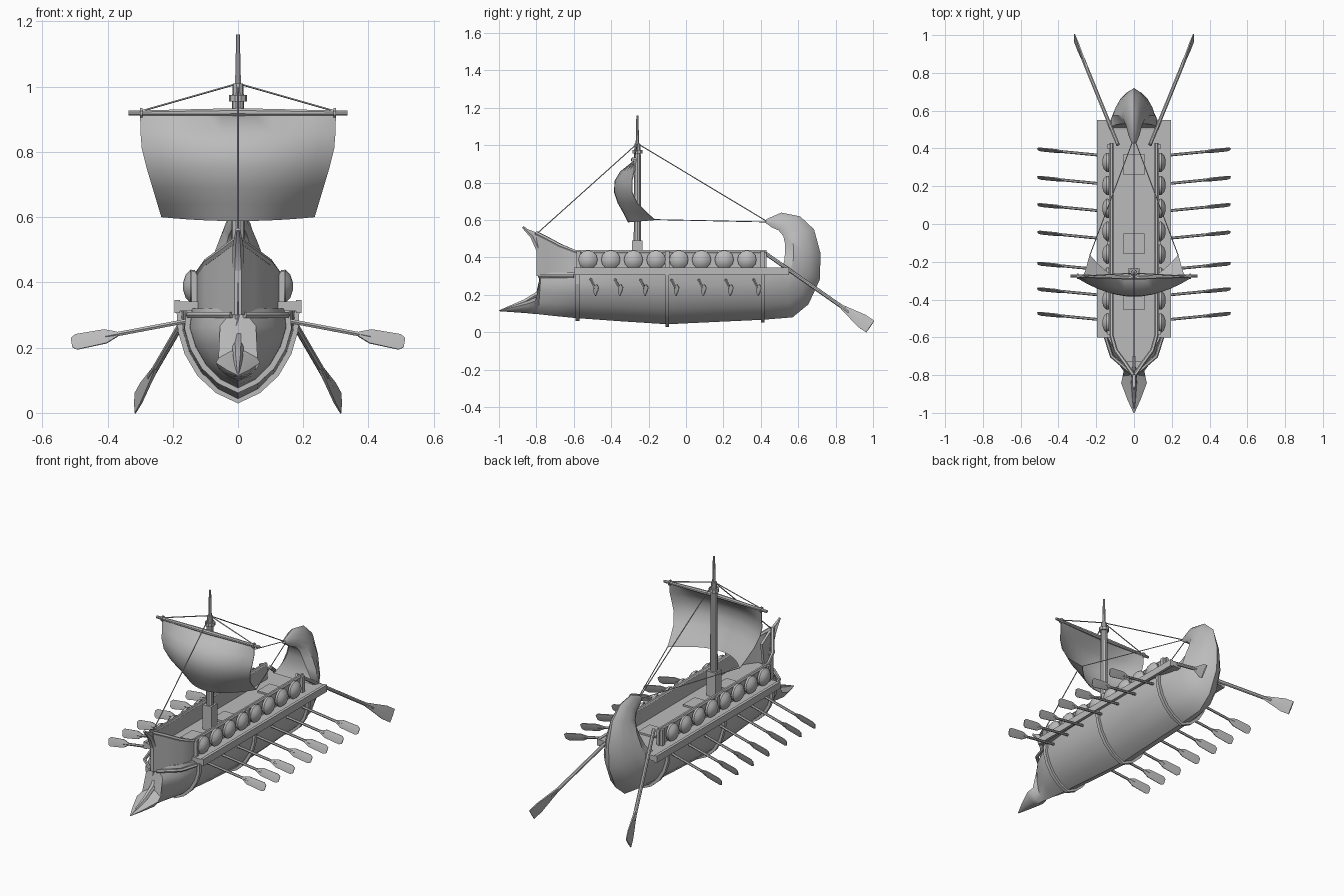
import bpy, bmesh, math
from mathutils import Vector

if "Cube" in bpy.data.objects:
    bpy.data.objects.remove(bpy.data.objects["Cube"])

grey = bpy.data.materials.new("plain_grey")
grey.diffuse_color = (0.5, 0.5, 0.5, 1)
grey.use_nodes = True
grey.node_tree.nodes["Principled BSDF"].inputs["Base Color"].default_value = grey.diffuse_color


def make(name, verts, faces, smooth=35):
    me = bpy.data.meshes.new(name)
    me.from_pydata([tuple(v) for v in verts], [], faces)
    bm = bmesh.new()
    bm.from_mesh(me)
    bmesh.ops.remove_doubles(bm, verts=bm.verts, dist=0.0002)
    bmesh.ops.recalc_face_normals(bm, faces=bm.faces)
    bm.to_mesh(me)
    bm.free()
    me.materials.append(grey)
    ob = bpy.data.objects.new(name, me)
    bpy.context.collection.objects.link(ob)
    if smooth:
        bpy.ops.object.select_all(action='DESELECT')
        ob.select_set(True)
        bpy.context.view_layer.objects.active = ob
        bpy.ops.object.shade_smooth_by_angle(angle=math.radians(smooth))
    return ob


def loft(name, rings, smooth=35, caps=True):
    """Skin closed rings that all have the same number of points."""
    n = len(rings[0])
    faces = [(i*n+j, i*n+(j+1) % n, (i+1)*n+(j+1) % n, (i+1)*n+j)
             for i in range(len(rings)-1) for j in range(n)]
    if caps:
        faces += [tuple(range(n)), tuple(range((len(rings)-1)*n, len(rings)*n))]
    return make(name, [p for r in rings for p in r], faces, smooth)


def tube(name, pts, radii, sides=8, flat=None):
    """Round bar along a path; flat = (widths, direction) makes an oar blade."""
    pts = [Vector(p) for p in pts]
    if not isinstance(radii, (list, tuple)):
        radii = [radii]*len(pts)
    rings = []
    for i, p in enumerate(pts):
        d = (pts[min(i+1, len(pts)-1)] - pts[max(i-1, 0)]).normalized()
        up = Vector(flat[1]) if flat else Vector((0, 0, 1) if abs(d.z) < 0.9 else (0, 1, 0))
        u = (up - d*up.dot(d)).normalized()
        v = d.cross(u)
        wide = flat[0][i] if flat else radii[i]
        rings.append([p + u*wide*math.cos(a) + v*radii[i]*math.sin(a)
                      for a in (math.tau*(k+0.5)/sides for k in range(sides))])
    return loft(name, rings)


def box(name, x0, x1, y0, y1, z0, z1):
    return loft(name, [[(x0, y0, z), (x1, y0, z), (x1, y1, z), (x0, y1, z)] for z in (z0, z1)], 0)


SECTION = [(0.36, .11), (0.66, .29), (0.88, .52), (1, .76)]


def half(s, grow=0.0):
    ky, kz, ty, tz, w, wt = s
    pts = [(0, ky, kz-grow)]
    for fx, t in SECTION + [(wt/w, 1)]:
        pts.append((w*fx+grow*min(1, fx*1.3), ky+(ty-ky)*t, kz+(tz-kz)*t-grow*(1-t)))
    return pts


# hull stations: keel y, z, top y, z, belly half width, top half width
stations = [
    (-1.0, .113, -1.0, .117, .003, .002), (-.93, .108, -.93, .14, .035, .015),
    (-.85, .102, -.84, .17, .068, .02), (-.82, .099, -.80, .19, .06, .02),
    (-.79, .097, -.775, .32, .055, .012), (-.70, .087, -.70, .32, .112, .085),
    (-.60, .077, -.60, .32, .147, .14), (-.35, .059, -.35, .32, .165, .168),
    (-.10, .043, -.10, .32, .17, .175), (.15, .055, .15, .32, .17, .175),
    (.41, .067, .41, .32, .162, .165), (.57, .08, .51, .345, .135, .13),
    (.655, .15, .525, .38, .122, .10), (.715, .28, .53, .43, .11, .07),
    (.72, .42, .53, .47, .085, .05), (.685, .55, .52, .515, .06, .036),
    (.61, .62, .495, .545, .043, .028), (.51, .64, .46, .56, .03, .02),
    (.43, .605, .425, .585, .012, .01)]
loft("hull", [half(s) + [(-x, y, z) for x, y, z in half(s)[:0:-1]] for s in stations], 40)

# ribs wrapped round the hull
for s in (( -.58, .075, -.58, .32, .15, .145), (-.10, .043, -.10, .32, .17, .175), (.41, .067, .41, .32, .162, .165)):
    rings = []
    h = half(s, .014)
    hi = half(s, -.004)
    outer = [(-x, y, z) for x, y, z in h[:0:-1]] + h
    inner = [(-x, y, z) for x, y, z in hi[:0:-1]] + hi
    for o, i in zip(outer, inner):
        rings.append([(p[0], p[1]+d, p[2]) for p, d in ((o, -.01), (o, .01), (i, .01), (i, -.01))])
    loft("hull_rib", rings, 20)

# deck, hatches
make("deck", [(-.125, -.60, .345), (-.05, -.73, .345), (.05, -.73, .345), (.125, -.60, .345),
              (.125, .50, .345), (-.125, .50, .345)], [(0, 1, 2, 3, 4, 5)], 0)
for y in (.315, -.105, -.40):
    box("deck_hatch", -.055, .055, y-.055, y+.055, .34, .355)

# bulwark plan: x, y, top z
wall = [(.125, .43, .43), (.125, -.59, .43), (.102, -.67, .462), (.05, -.74, .50), (.010, -.80, .53)]
for m in (-1, 1):
    loft("bulwark", [[(m*x, y, .30), (m*x, y, z), (m*max(x-.016, .001), y, z),
                      (m*max(x-.016, .001), y, .30)] for x, y, z in wall], 30)
    tube("top_rail", [(m*(x-.006), y, z) for x, y, z in wall], .011, 6)
    # outrigger deck along the side
    box("outrigger", m*.12, m*.188, -.60, .55, .312, .342)
    box("outrigger_edge", m*.178, m*.195, -.60, .55, .306, .346)
    for y in (-.575, -.10, .41):
        box("bulwark_post", m*.118, m*.142, y-.011, y+.011, .33, .435)
    tube("bow_wale", [(m*.150, -.60, .30), (m*.118, -.70, .30), (m*.02, -.785, .30)], .01, 6)

    # round domed shields
    for k in range(8):
        y = -.524 + k*.1214
        loft("shield", [[(m*x, y+r*math.cos(a), .388+r*math.sin(a))
                         for a in (math.tau*j/12 for j in range(12))]
                        for x, r in ((.132, .05), (.145, .051), (.160, .036), (.168, .012))], 40)

    # rowing oars
    for y in (-.51, -.38, -.245, -.08, .066, .21, .36):
        a, b = Vector((m*.14, y, .285)), Vector((m*.51, y+.036, .215))
        tube("oar_shaft", [a, a.lerp(b, .72)], .0075, 6)
        tube("oar_blade", [a.lerp(b, t) for t in (.62, .72, .96, 1)], [.007, .006, .004, .003], 6,
             ([.008, .026, .029, .018], (0, .35, 1)))

    # steering oars
    a, b = Vector((m*.085, .42, .425)), Vector((m*.315, .985, .03))
    tube("steering_shaft", [a, a.lerp(b, .8)], .0105, 8)
    tube("steering_blade", [a.lerp(b, t) for t in (.72, .80, .92, 1)], [.01, .008, .006, .004], 6,
         ([.011, .024, .044, .044], (0, .6, .85)))

# stem post and ram ridge
tube("stem_post", [(0, -.99, .118), (0, -.86, .165), (0, -.785, .21), (0, -.772, .34), (0, -.785, .44),
                   (0, -.82, .515), (0, -.872, .563)], [.004, .014, .018, .018, .018, .016, .007], 6)
loft("stem_fin", [[(x, y, z) for y, z in ((-.78, .30), (-.79, .45), (-.865, .558), (-.79, .53), (-.70, .475), (-.72, .33))]
                  for x in (-.007, .007)], 0)

# mast with foot, collar and spike
box("mast_foot", -.028, .028, -.288, -.232, .34, .49)
tube("mast", [(0, -.26, .34), (0, -.26, .95), (0, -.26, 1.01)], [.021, .019, .016], 10)
tube("mast_collar", [(0, -.26, .955), (0, -.26, .975)], .028, 10)
tube("mast_spike", [(0, -.26, 1.0), (0, -.26, 1.16)], [.010, .006], 8)

# yard with end bands
tube("yard", [(-.335, -.275, .919), (0, -.283, .922), (.335, -.275, .919)], [.008, .013, .008], 8)
for m in (-1, 1):
    tube("yard_band", [(m*.293, -.276, .92), (m*.301, -.276, .92)], .016, 8)

# billowing sail: z, half width, centre y, edge y
rows = [(.915, .300, -.283, -.278), (.86, .299, -.352, -.279), (.81, .295, -.382, -.290),
        (.75, .280, -.385, -.290), (.69, .262, -.365, -.262), (.64, .247, -.337, -.212), (.60, .235, -.31, -.165)]
N = 12
front, back = [], []
for z, w, yc, ye in rows:
    for j in range(N+1):
        u = 2*j/N-1
        sag = -.012*(1-u*u) if z < .61 else 0
        front.append((u*w, ye+(yc-ye)*(1-u*u), z+sag))
        back.append((u*w, ye+(yc-ye)*(1-u*u)+.004, z+sag))
loft("sail", [front[i*(N+1):(i+1)*(N+1)] + back[i*(N+1):(i+1)*(N+1)][::-1] for i in range(len(rows))], 40)

# rigging
top = (0, -.26, 1.01)
tube("fore_stay", [top, (0, -.795, .53)], .003, 5)
tube("back_stay", [top, (0, .43, .595)], .003, 5)
for m in (-1, 1):
    tube("yard_lift", [top, (m*.297, -.277, .925)], .003, 5)
    tube("sail_sheet", [(m*.234, -.166, .603), (m*.01, .43, .59)], .0025, 5)
